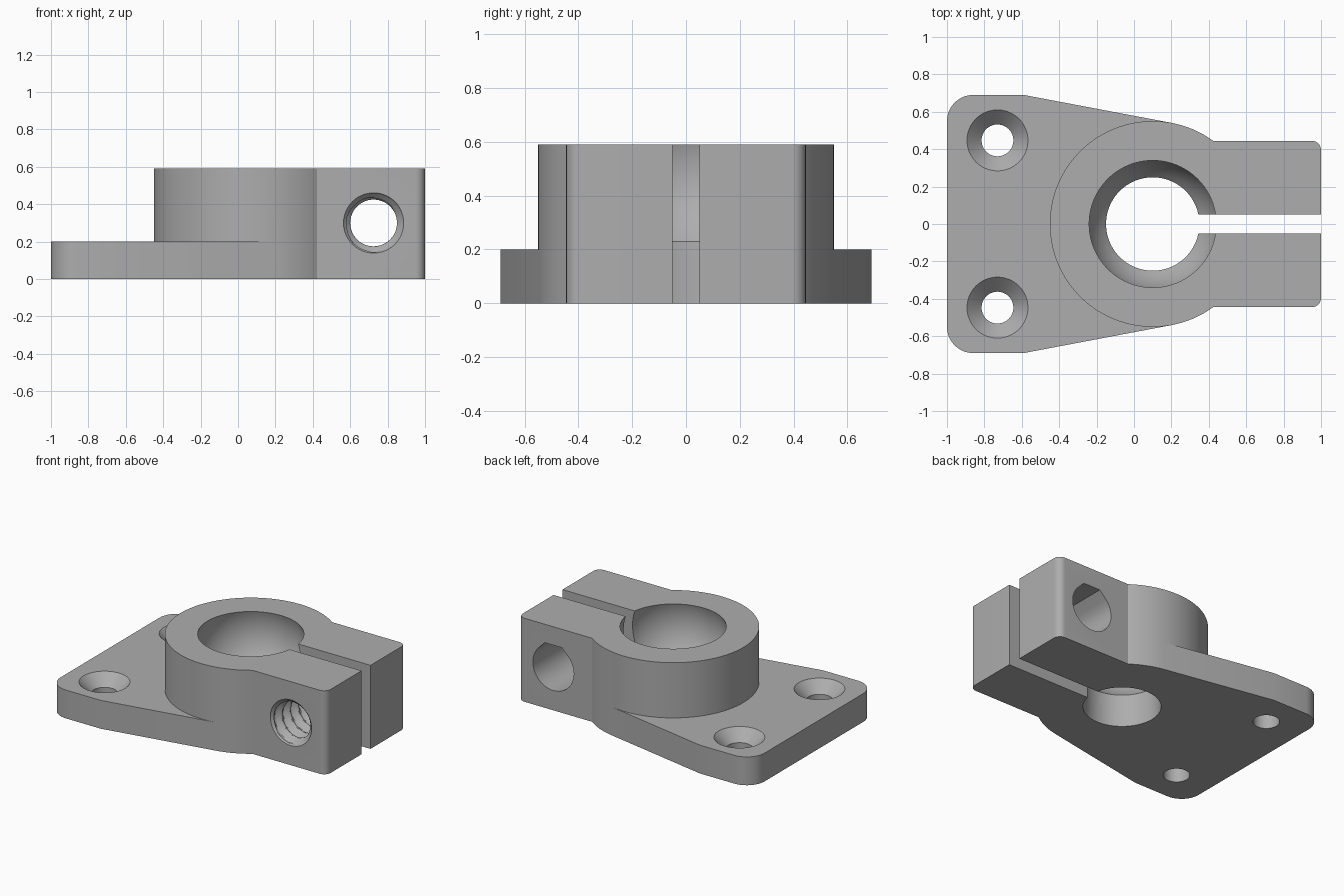
import bpy, bmesh, math
from mathutils import Vector, Matrix

if "Cube" in bpy.data.objects:
    bpy.data.objects.remove(bpy.data.objects["Cube"], do_unlink=True)

gray = bpy.data.materials.new("plain gray")
gray.use_nodes = True
COLOR = (0.42, 0.42, 0.42, 1)
gray.diffuse_color = COLOR
gray.node_tree.nodes["Principled BSDF"].inputs["Base Color"].default_value = COLOR

HEIGHT, PLATE_H = 0.59, 0.2
RING_X, RING_R = 0.1, 0.55
BOLT_X, BOLT_Z = 0.725, 0.3
ARM_Y, SLOT_Y = 0.445, 0.05


def arc(cx, cy, r, a0, a1, n):
    """Points on an arc, angles in degrees."""
    angles = [math.radians(a0 + (a1 - a0) * i / n) for i in range(n + 1)]
    return [(cx + r * math.cos(a), cy + r * math.sin(a)) for a in angles]


def loft(name, rings):
    """Closed solid through rings with equal point counts."""
    bm = bmesh.new()
    loops = [[bm.verts.new(p) for p in ring] for ring in rings]
    n = len(loops[0])
    for a, b in zip(loops, loops[1:]):
        for i in range(n):
            j = (i + 1) % n
            bm.faces.new((a[i], a[j], b[j], b[i]))
    bm.faces.new(loops[0][::-1])
    bm.faces.new(loops[-1])
    bmesh.ops.recalc_face_normals(bm, faces=bm.faces)
    mesh = bpy.data.meshes.new(name)
    bm.to_mesh(mesh)
    bm.free()
    mesh.materials.append(gray)
    obj = bpy.data.objects.new(name, mesh)
    bpy.context.collection.objects.link(obj)
    return obj


def prism(name, outline, z0, z1):
    return loft(name, [[(x, y, z) for x, y in outline] for z in (z0, z1)])


def lathe(name, x, y, profile, n=64):
    """Upright turned solid from (radius, height) pairs."""
    return loft(name, [[(*p, z) for p in arc(x, y, r, 0, 360, n)[:-1]] for r, z in profile])


def combine(target, tool, operation):
    """Apply a boolean and discard the tool."""
    tool.hide_render = True
    mod = target.modifiers.new(operation, "BOOLEAN")
    mod.operation, mod.solver, mod.object = operation, "EXACT", tool
    bpy.context.view_layer.objects.active = target
    bpy.ops.object.modifier_apply(modifier=mod.name)
    bpy.data.objects.remove(tool, do_unlink=True)


def mirrored(half):
    """Complete an outline by mirroring it across y = 0."""
    return half + [(x, -y) for x, y in reversed(half)]


# Clamp ring with its two arms
join_angle = math.degrees(math.asin(ARM_Y / RING_R))
half = arc(0.95, ARM_Y - 0.05, 0.05, 0, 90, 8)
half += arc(RING_X, 0, RING_R, join_angle, 179, 48)
bracket = prism("clamp_bracket", mirrored(half), 0, HEIGHT)

# Mounting plate, running tangent into the ring
shoulder = Vector((-0.59, 0.69))
away = shoulder - Vector((RING_X, 0))
tangent = math.atan2(away.y, away.x) - math.acos(RING_R / away.length)
touch = (RING_X + RING_R * math.cos(tangent), RING_R * math.sin(tangent))
half = [(RING_X, 0.1), touch, tuple(shoulder)] + arc(-0.86, 0.55, 0.14, 90, 180, 12)
combine(bracket, prism("mounting_plate", mirrored(half), 0, PLATE_H), "UNION")

# Bore: straight at the bottom, spherical seat above
ball_z, ball_r, seat_z = 0.484, 0.356, 0.23
profile = [(0.25, -0.1)]
for i in range(17):
    z = seat_z + (HEIGHT + 0.02 - seat_z) * i / 16
    profile.append((math.sqrt(ball_r ** 2 - (z - ball_z) ** 2), z))
combine(bracket, lathe("bore", RING_X, 0, profile, 96), "DIFFERENCE")

# Slot between the arms
slot = [(RING_X, -SLOT_Y), (1.1, -SLOT_Y), (1.1, SLOT_Y), (RING_X, SLOT_Y)]
combine(bracket, prism("slot", slot, -0.1, HEIGHT + 0.1), "DIFFERENCE")

# Countersunk screw holes
for side in (-1, 1):
    sink = [(0.085, -0.1), (0.085, 0.122), (0.163, PLATE_H), (0.163, PLATE_H + 0.05)]
    combine(bracket, lathe("screw_hole", -0.73, side * 0.447, sink), "DIFFERENCE")

# Threaded bolt hole in the front arm, with a helical groove
PITCH, STEPS, SEGS = 0.09, 66, 48
rings = []
for s in range(STEPS + 1):
    y = -0.47 + 0.47 * s / STEPS
    ring = []
    for k in range(SEGS):
        a = math.tau * k / SEGS
        wave = abs(2 * ((y / PITCH + k / SEGS) % 1) - 1)
        r = 0.125 + 0.032 * min(1, max(0, 1.4 * wave - 0.2))
        r = max(r, min(0.163, 0.163 - (y + ARM_Y)))
        ring.append((BOLT_X + r * math.cos(a), y, BOLT_Z + r * math.sin(a)))
    rings.append(ring)
combine(bracket, loft("threaded_hole", rings), "DIFFERENCE")

# Clearance hole in the rear arm, with a flattened peak
R = 0.16
flat = R * math.tan(math.radians(22.5))
outline = arc(0, 0, R, 135, 405, 48) + [(flat, R), (-flat, R)]
rings = [[(BOLT_X + x, y, BOLT_Z + z) for x, z in outline] for y in (0, 0.6)]
combine(bracket, loft("clearance_hole", rings), "DIFFERENCE")

# Smooth the round walls and keep the edges crisp
bpy.ops.object.select_all(action="DESELECT")
bracket.select_set(True)
bpy.context.view_layer.objects.active = bracket
bpy.ops.object.shade_smooth_by_angle(angle=math.radians(30))
